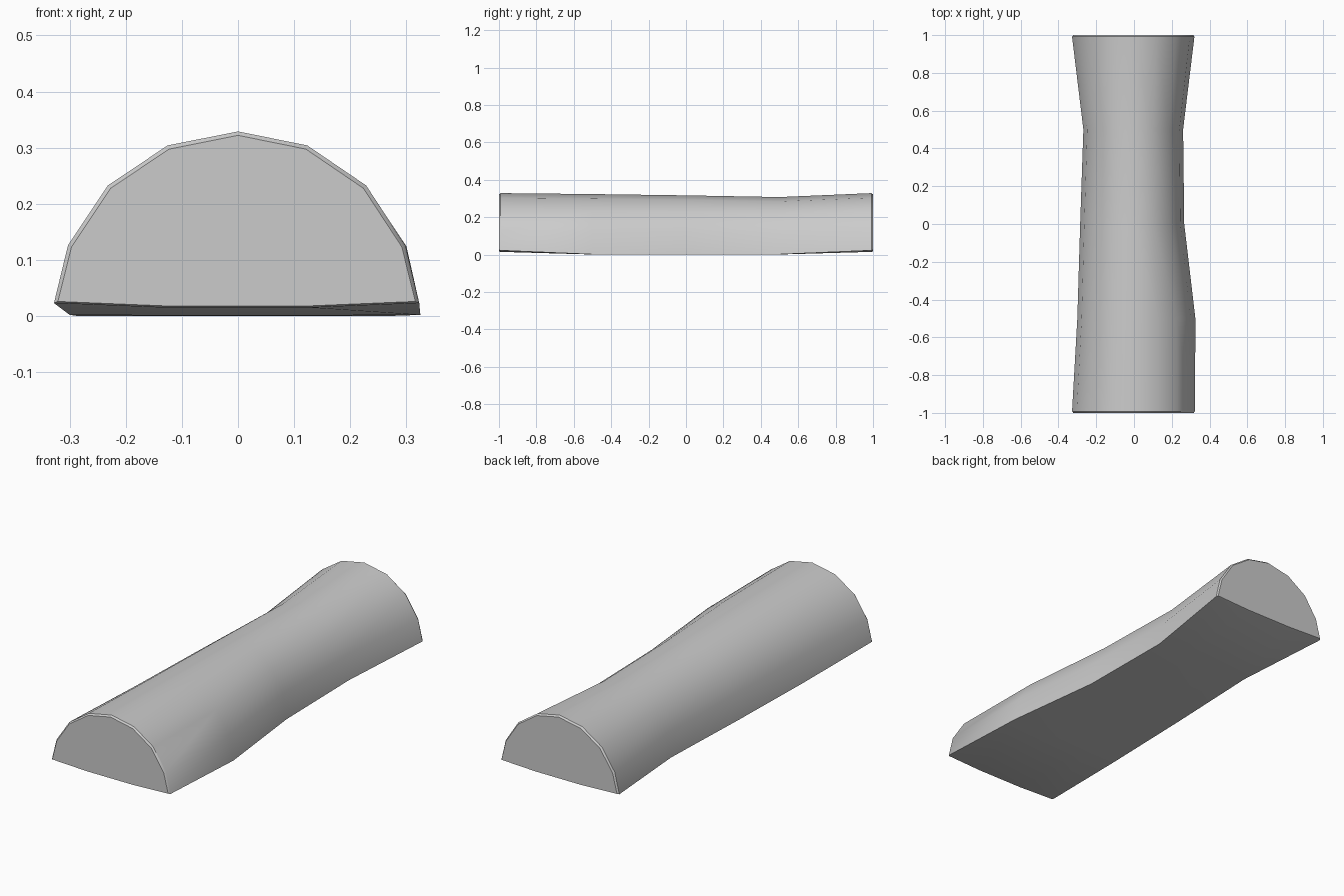
import bpy, bmesh, math

if "Cube" in bpy.data.objects:
    bpy.data.objects.remove(bpy.data.objects["Cube"])

# Cross-sections along the log: y, left half width, right half width, top height, underside height
sections = [
    (-1.0, 0.321, 0.316, 0.322, 0.026, 0.018),
    (-0.992, 0.328, 0.323, 0.329, 0.023, 0.015),
    (-0.5, 0.300, 0.325, 0.324, 0.002, 0.001),
    (0.0, 0.285, 0.266, 0.317, 0.0, 0.0),
    (0.5, 0.268, 0.260, 0.308, 0.002, 0.001),
    (0.992, 0.328, 0.320, 0.329, 0.023, 0.015),
    (1.0, 0.321, 0.314, 0.322, 0.026, 0.018),
]
STEPS = 8

bm = bmesh.new()
rings = []
for y, left, right, top, corner, mid in sections:
    ring = []
    # Half-round upper side
    for i in range(STEPS + 1):
        a = math.pi * i / STEPS
        x = math.cos(a) * (right if i <= STEPS / 2 else left)
        z = corner if i in (0, STEPS) else math.sin(a) * top
        ring.append(bm.verts.new((x, y, z)))
    # Nearly flat underside
    for x in (-0.4 * left, 0.4 * right):
        ring.append(bm.verts.new((x, y, mid)))
    rings.append(ring)

# Skin between neighbouring sections, then the two cut ends
n = len(rings[0])
for a, b in zip(rings, rings[1:]):
    for i in range(n):
        j = (i + 1) % n
        bm.faces.new((a[i], a[j], b[j], b[i]))
bm.faces.new(rings[0])
bm.faces.new(rings[-1])
bmesh.ops.recalc_face_normals(bm, faces=bm.faces)

mesh = bpy.data.meshes.new("half_log")
bm.to_mesh(mesh)
bm.free()
log = bpy.data.objects.new("half_log", mesh)
bpy.context.collection.objects.link(log)

# Smooth curved side with crisp long edges and ends
bpy.context.view_layer.objects.active = log
log.select_set(True)
bpy.ops.object.shade_smooth_by_angle(angle=math.radians(40))
